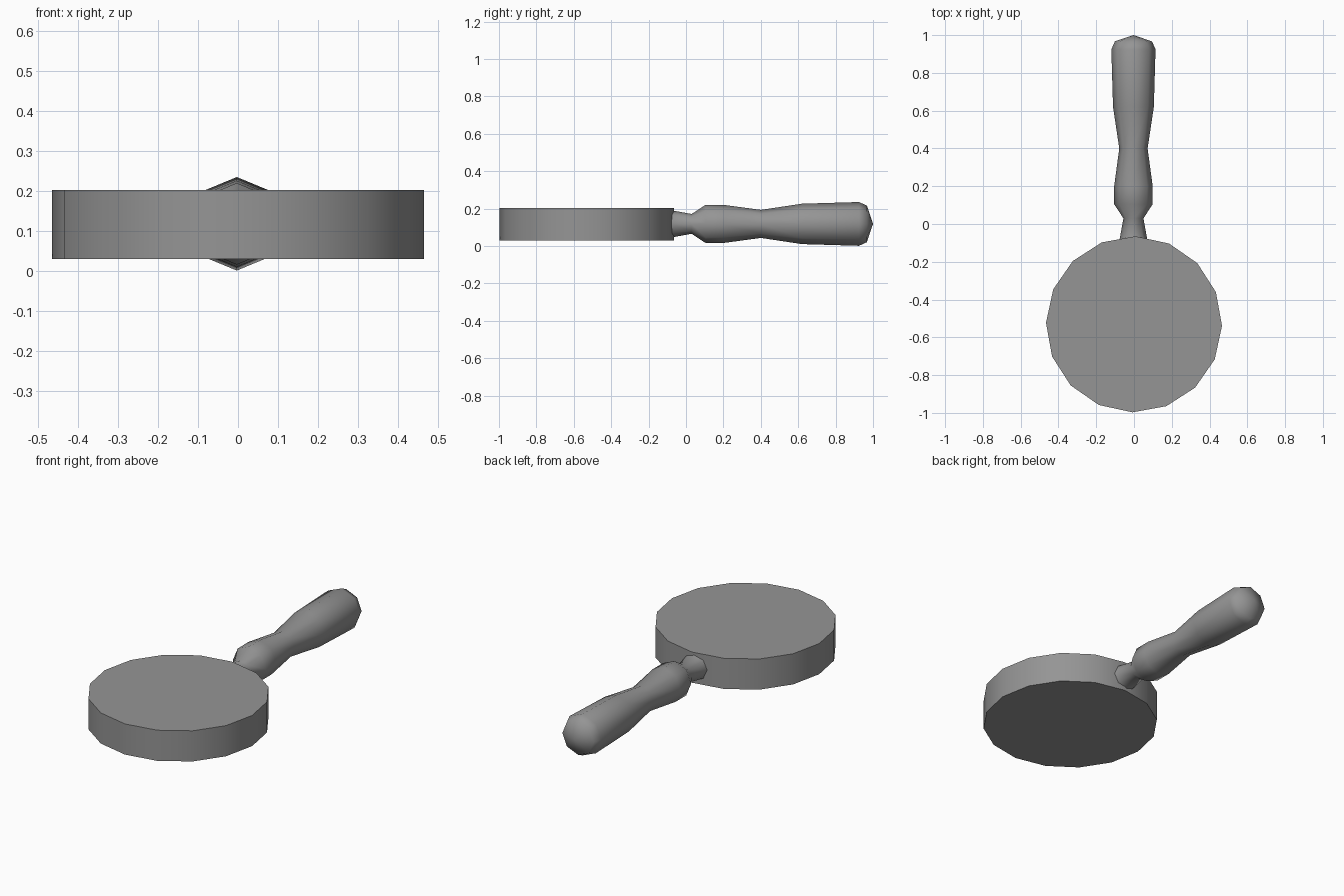
import bpy, bmesh, math
from mathutils import Matrix

cube = bpy.data.objects.get("Cube")
if cube:
    bpy.data.objects.remove(cube, do_unlink=True)

# Single grey material
grey = bpy.data.materials.new("grey")
grey.use_nodes = True
grey.diffuse_color = (0.3, 0.3, 0.3, 1)
grey.node_tree.nodes["Principled BSDF"].inputs["Base Color"].default_value = (0.3, 0.3, 0.3, 1)


def lathe(name, profile, sides, matrix, smooth_angle):
    """Spin (radius, height) points around z, then place with matrix."""
    bm = bmesh.new()
    rings = []
    for r, h in profile:
        if r == 0:
            rings.append([bm.verts.new((0, 0, h))] * sides)
        else:
            rings.append([bm.verts.new((r * math.cos(2 * math.pi * i / sides),
                                        r * math.sin(2 * math.pi * i / sides), h))
                          for i in range(sides)])
    for a, b in zip(rings, rings[1:]):
        for i in range(sides):
            j = (i + 1) % sides
            bm.faces.new(list(dict.fromkeys((a[i], a[j], b[j], b[i]))))
    for ring in (rings[0], rings[-1]):
        if ring[0] != ring[1]:
            bm.faces.new(ring)
    bm.transform(matrix)
    bmesh.ops.recalc_face_normals(bm, faces=bm.faces)
    mesh = bpy.data.meshes.new(name)
    bm.to_mesh(mesh)
    bm.free()
    mesh.materials.append(grey)
    obj = bpy.data.objects.new(name, mesh)
    bpy.context.collection.objects.link(obj)
    bpy.ops.object.select_all(action='DESELECT')
    obj.select_set(True)
    bpy.context.view_layer.objects.active = obj
    bpy.ops.object.shade_smooth_by_angle(angle=math.radians(smooth_angle))
    return obj


# Flat sixteen-sided head, turned very slightly
lathe("round_head", [(0.466, 0.03), (0.466, 0.203)], 16,
      Matrix.Translation((0, -0.531, 0)) @ Matrix.Rotation(math.radians(-1), 4, 'Z'), 40)

# Eight-sided turned handle running backwards, from flared neck to rounded end
handle = [(0.073, -0.08), (0.053, 0.03), (0.102, 0.105), (0.102, 0.2), (0.075, 0.4),
          (0.108, 0.62), (0.117, 0.925), (0.098, 0.967), (0, 1.0)]
lathe("turned_handle", handle, 8,
      Matrix.Translation((-0.003, 0, 0.118)) @ Matrix.Rotation(math.radians(-90), 4, 'X'), 75)
